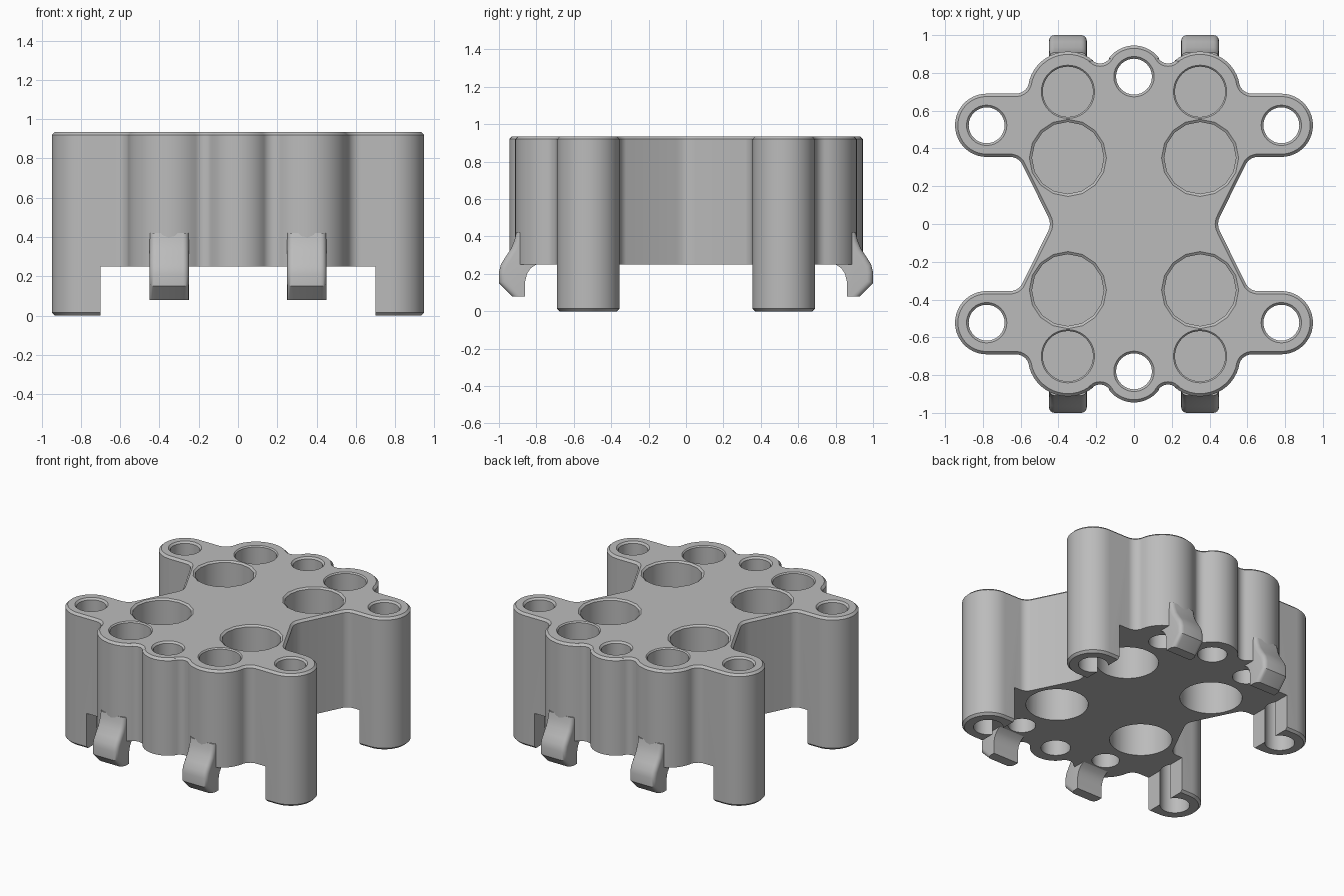
import bpy, bmesh
from math import sin, cos, radians, pi

if "Cube" in bpy.data.objects:
    bpy.data.objects.remove(bpy.data.objects["Cube"])

TOP, FLOOR, CHAMFER = 0.935, 0.25, 0.015

grey = bpy.data.materials.new("plain grey")
grey.use_nodes = True
grey.diffuse_color = (0.5, 0.5, 0.5, 1)
grey.node_tree.nodes["Principled BSDF"].inputs["Base Color"].default_value = (0.5, 0.5, 0.5, 1)


def make_object(name, bm):
    bmesh.ops.recalc_face_normals(bm, faces=bm.faces)
    mesh = bpy.data.meshes.new(name)
    bm.to_mesh(mesh)
    bm.free()
    mesh.materials.append(grey)
    obj = bpy.data.objects.new(name, mesh)
    bpy.context.collection.objects.link(obj)
    return obj


def select_only(obj):
    bpy.ops.object.select_all(action='DESELECT')
    obj.select_set(True)
    bpy.context.view_layer.objects.active = obj


def smooth(obj, angle=30):
    select_only(obj)
    bpy.ops.object.shade_smooth_by_angle(angle=radians(angle))


def arc(x, y, r, start, end):
    n = max(3, round(abs(end - start) / 8))
    angles = [radians(start + (end - start) * i / n) for i in range(n + 1)]
    return [(x + r * cos(a), y + r * sin(a)) for a in angles]


def prism(bm, points, axis_point, offset):
    """Fill a profile and extrude it by an offset."""
    face = bm.faces.new([bm.verts.new(axis_point(p)) for p in points])
    out = bmesh.ops.extrude_face_region(bm, geom=[face])
    bmesh.ops.translate(bm, vec=offset, verts=[v for v in out["geom"] if isinstance(v, bmesh.types.BMVert)])


def lathe(bm, x, y, profile, sides):
    """Closed turned solid at x, y from (radius, height) rings."""
    rings = [[bm.verts.new((x + r * cos(2 * pi * i / sides), y + r * sin(2 * pi * i / sides), z))
              for i in range(sides)] for r, z in profile]
    for low, high in zip(rings, rings[1:]):
        for i in range(sides):
            j = (i + 1) % sides
            bm.faces.new((low[i], low[j], high[j], high[i]))
    bm.faces.new(rings[0][::-1])
    bm.faces.new(rings[-1])


# Body outline: waist, arm, shoulder lobe and centre lobe, mirrored four ways
quarter = [(0.445, 0.0), (0.448, 0.022), (0.46, 0.05)]
quarter += arc(0.655, 0.285, 0.07, 150, 90)
quarter += arc(0.78, 0.5225, 0.1675, -90, 90)
quarter += arc(0.625, 0.76, 0.07, -90, -165)
quarter += arc(0.35, 0.70, 0.213, 17, 129)
quarter += arc(0.18, 0.91, 0.06, -51, -144)
quarter += arc(0, 0.78, 0.165, 36, 90)
half = quarter + [(-x, y) for x, y in quarter[-2::-1]]
outline = half + [(x, -y) for x, y in half[-2:0:-1]]

bm = bmesh.new()
prism(bm, outline, lambda p: (p[0], p[1], 0), (0, 0, TOP))
rims = [e for e in bm.edges if abs(e.verts[0].co.z - e.verts[1].co.z) < 0.01]
bmesh.ops.bevel(bm, geom=rims, offset=CHAMFER, segments=1, affect='EDGES')
body = make_object("body", bm)

# Underside recess that leaves the four legs standing
bm = bmesh.new()
bmesh.ops.create_cube(bm, size=1)
bmesh.ops.scale(bm, vec=(1.4, 3, 1), verts=bm.verts)
bmesh.ops.translate(bm, vec=(0, 0, FLOOR - 0.5), verts=bm.verts)
recess_cutter = make_object("recess_cutter", bm)

# Bores and pockets
bm = bmesh.new()
bore = [(0.095, -0.1), (0.095, TOP - 0.012), (0.107, TOP), (0.107, TOP + 0.1)]
for sy in (1, -1):
    lathe(bm, 0, 0.78 * sy, bore, 32)
    for sx in (1, -1):
        x = 0.35 * sx
        lathe(bm, 0.78 * sx, 0.5225 * sy, bore, 32)
        lathe(bm, x, 0.70 * sy, [(0.133, 0.55), (0.133, TOP - 0.008), (0.141, TOP), (0.141, TOP + 0.1)], 40)
        lathe(bm, x, 0.70 * sy, [(0.088, 0.1), (0.088, 0.5)], 32)
        lathe(bm, x, 0.35 * sy, [(0.19, 0.73), (0.19, TOP - 0.01), (0.204, TOP), (0.204, TOP + 0.1)], 16)
        lathe(bm, x, 0.35 * sy, [(0.2, 0.1), (0.2, 0.68)], 40)
hole_cutter = make_object("hole_cutter", bm)

for cutter in (recess_cutter, hole_cutter):
    cut = body.modifiers.new(cutter.name, 'BOOLEAN')
    cut.operation, cut.solver, cut.object = 'DIFFERENCE', 'EXACT', cutter
    select_only(body)
    bpy.ops.object.modifier_apply(modifier=cut.name)
for cutter in (recess_cutter, hole_cutter):
    bpy.data.objects.remove(cutter)
smooth(body)

# Hooked clips below the front and back walls
hook = [(0.80, 0.25), (0.83, 0.23), (0.85, 0.20), (0.86, 0.16), (0.86, 0.08), (0.93, 0.08),
        (1.0, 0.15), (1.0, 0.21), (0.99, 0.25), (0.965, 0.29), (0.935, 0.335), (0.917, 0.38),
        (0.908, 0.42), (0.87, 0.42), (0.80, 0.30)]
for sy, end in ((-1, "front"), (1, "back")):
    for sx, side in ((1, "left"), (-1, "right")):
        x = 0.35 * sx
        bm = bmesh.new()
        prism(bm, hook, lambda p: (x - 0.1, p[0] * sy, p[1]), (0.2, 0, 0))
        outer = [e for e in bm.edges if abs(e.verts[0].co.x - e.verts[1].co.x) < 0.01
                 and min(abs(v.co.y) for v in e.verts) > 0.9]
        bmesh.ops.bevel(bm, geom=outer, offset=0.03, segments=4, profile=0.5, affect='EDGES')
        smooth(make_object(f"{end}_{side}_clip", bm), 35)
